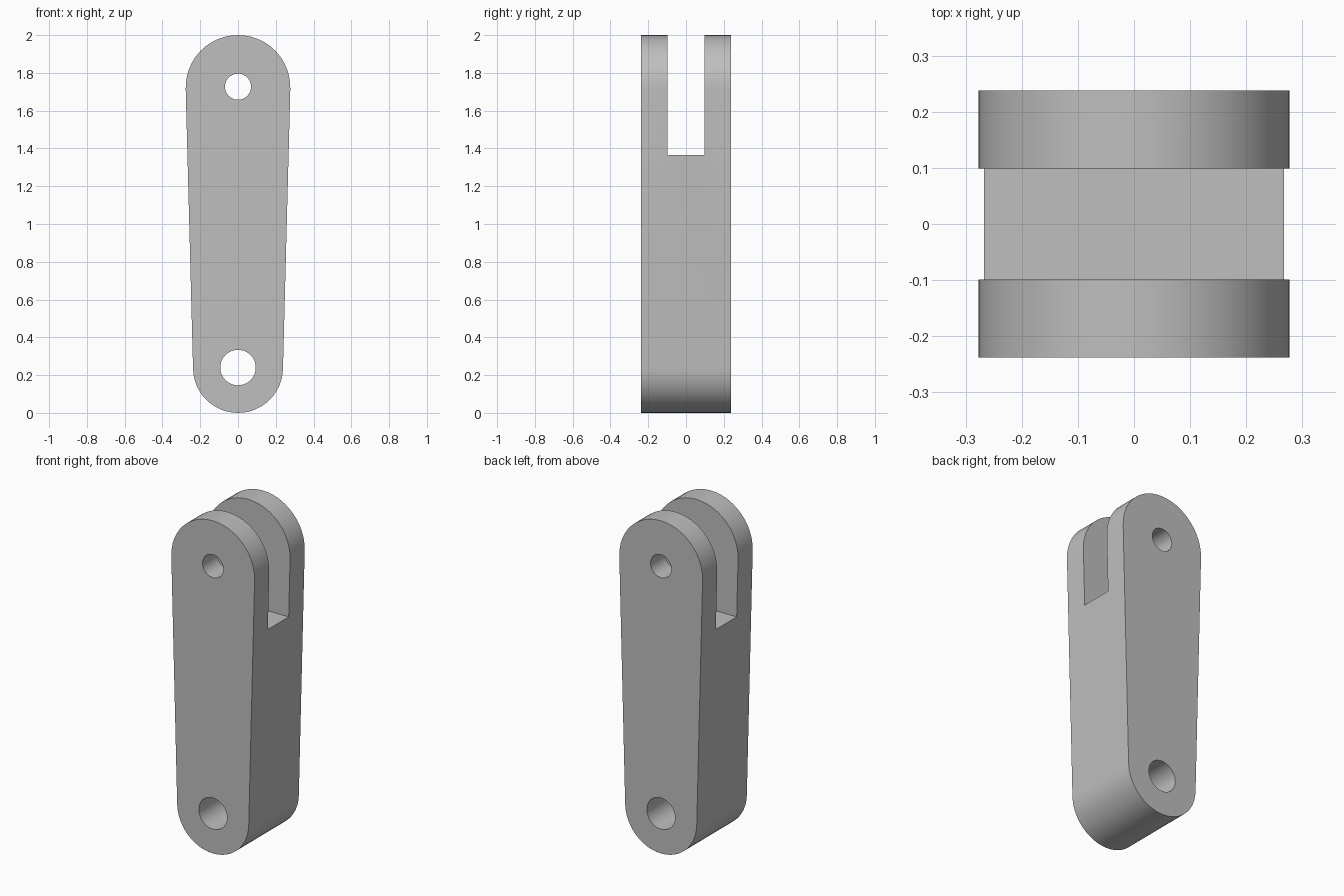
import bpy, bmesh, math

cube = bpy.data.objects.get("Cube")
if cube:
    bpy.data.objects.remove(cube, do_unlink=True)

HALF_DEPTH = 0.238
TOP_Z, TOP_R = 1.723, 0.277
LOW_Z, LOW_R = 0.238, 0.238
SLOT_HALF, SLOT_FLOOR = 0.099, 1.365

grey = bpy.data.materials.new("plain grey")
grey.use_nodes = True
colour = (0.52, 0.52, 0.52, 1)
grey.diffuse_color = colour
grey.node_tree.nodes["Principled BSDF"].inputs["Base Color"].default_value = colour


def arc(z, r, start, end, steps):
    """Points of an arc in the x-z plane, both ends included."""
    angles = [start + (end - start) * i / steps for i in range(steps + 1)]
    return [(r * math.cos(a), z + r * math.sin(a)) for a in angles]


def extrude_profile(name, points, half):
    """Solid made from an x-z outline, centred on y = 0."""
    bm = bmesh.new()
    face = bm.faces.new([bm.verts.new((x, -half, z)) for x, z in points])
    new = bmesh.ops.extrude_face_region(bm, geom=[face])["geom"]
    moved = [v for v in new if isinstance(v, bmesh.types.BMVert)]
    bmesh.ops.translate(bm, verts=moved, vec=(0, 2 * half, 0))
    bmesh.ops.recalc_face_normals(bm, faces=bm.faces)
    mesh = bpy.data.meshes.new(name)
    bm.to_mesh(mesh)
    bm.free()
    mesh.materials.append(grey)
    obj = bpy.data.objects.new(name, mesh)
    bpy.context.collection.objects.link(obj)
    return obj


# Tapered link body: two round ends joined by tangent sides
tilt = math.asin((TOP_R - LOW_R) / (TOP_Z - LOW_Z))
outline = arc(TOP_Z, TOP_R, -tilt, math.pi + tilt, 24)
outline += arc(LOW_Z, LOW_R, math.pi + tilt, 2 * math.pi - tilt, 24)
body = extrude_profile("clevis_link", outline, HALF_DEPTH)

# Cutters: pin holes at both ends and the fork slot
cutters = []
for name, z, r in (("upper_pin_hole", 1.727, 0.069), ("lower_pin_hole", 0.24, 0.094)):
    ring = arc(z, r, 0, 2 * math.pi, 40)[:-1]
    cutters.append(extrude_profile(name, ring, 0.5))
slot = [(-0.5, SLOT_FLOOR), (0.5, SLOT_FLOOR), (0.5, 2.5), (-0.5, 2.5)]
cutters.append(extrude_profile("fork_slot", slot, SLOT_HALF))

bpy.ops.object.select_all(action='DESELECT')
body.select_set(True)
bpy.context.view_layer.objects.active = body
for cutter in cutters:
    cut = body.modifiers.new(cutter.name, 'BOOLEAN')
    cut.operation = 'DIFFERENCE'
    cut.solver = 'EXACT'
    cut.object = cutter
    bpy.ops.object.modifier_apply(modifier=cut.name)
for cutter in cutters:
    bpy.data.objects.remove(cutter, do_unlink=True)

bpy.ops.object.shade_smooth_by_angle(angle=math.radians(30))
